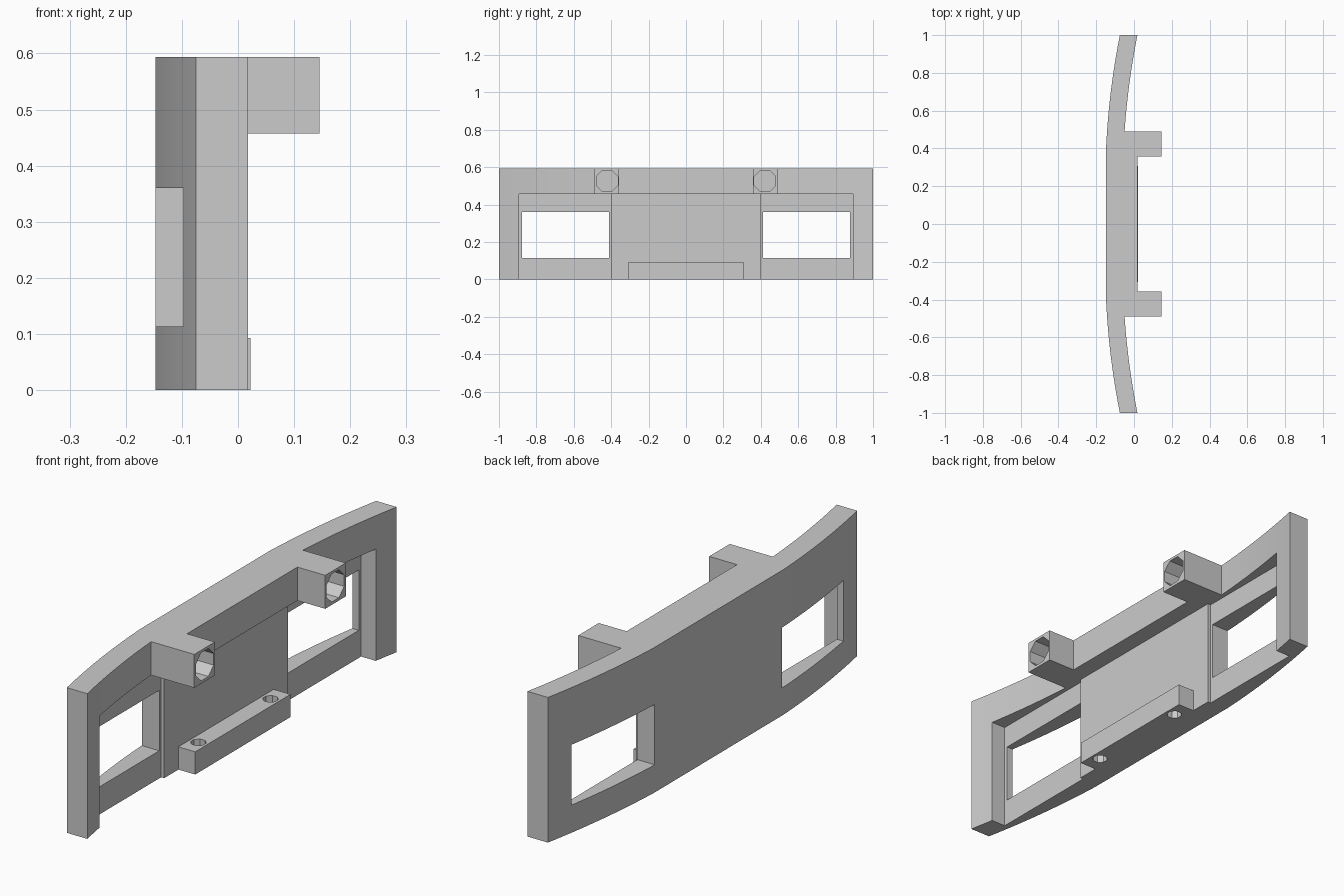
import bpy, bmesh, math
from mathutils import Matrix, Vector

cube = bpy.data.objects.get("Cube")
if cube:
    bpy.data.objects.remove(cube, do_unlink=True)

TOP = 0.594          # overall height
BEAM_BOTTOM = 0.457  # underside of the thick upper beam
WALL = 0.093         # thickness of the swept ends

grey = bpy.data.materials.new("plain grey")
grey.use_nodes = True
grey.diffuse_color = (0.6, 0.6, 0.6, 1)
grey.node_tree.nodes["Principled BSDF"].inputs["Base Color"].default_value = (0.6, 0.6, 0.6, 1)


def add_object(name, bm):
    bmesh.ops.recalc_face_normals(bm, faces=bm.faces)
    mesh = bpy.data.meshes.new(name)
    bm.to_mesh(mesh)
    bm.free()
    mesh.materials.append(grey)
    obj = bpy.data.objects.new(name, mesh)
    bpy.context.collection.objects.link(obj)
    return obj


def box(name, x, y, z):
    bm = bmesh.new()
    bmesh.ops.create_cube(bm, size=1)
    for v in bm.verts:
        v.co = Vector([(r[0] + r[1]) / 2 + c * (r[1] - r[0]) for c, r in zip(v.co, (x, y, z))])
    return add_object(name, bm)


def octagon_rod(name, centre, radius, length, axis):
    bm = bmesh.new()
    bmesh.ops.create_cone(bm, cap_ends=True, segments=8, radius1=radius, radius2=radius, depth=length,
                          matrix=Matrix.Rotation(math.pi / 8, 4, "Z"))
    if axis == "X":
        bm.transform(Matrix.Rotation(math.pi / 2, 4, "Y"))
    bm.transform(Matrix.Translation(centre))
    return add_object(name, bm)


def cut(target, cutter):
    cutter.hide_render = True
    mod = target.modifiers.new("cut", "BOOLEAN")
    mod.operation = "DIFFERENCE"
    mod.solver = "EXACT"
    mod.object = cutter
    bpy.context.view_layer.objects.active = target
    bpy.ops.object.modifier_apply(modifier=mod.name)
    bpy.data.objects.remove(cutter, do_unlink=True)


def sweep(y):
    """Outer face: straight in the middle, curving back towards the ends."""
    t = max(0, y - 0.42)
    return -0.147 + 0.05 * t + 0.128 * t * t


# Bumper plan outline with the two mounting arms, mirrored and extruded upward
outer = [(sweep(y), y) for y in [0.42 + 0.58 * i / 8 for i in range(9)]]
inner = [(sweep(y) + WALL, y) for y in [1 - 0.51 * i / 8 for i in range(9)]]
arm = [(0.145, 0.49), (0.145, 0.357), (0.019, 0.357)]
half = outer + inner + arm
outline = half + [(x, -y) for x, y in reversed(half)]
bm = bmesh.new()
base = bm.faces.new([bm.verts.new((x, y, 0)) for x, y in outline])
raised = bmesh.ops.extrude_face_region(bm, geom=[base])["geom"]
bmesh.ops.translate(bm, vec=(0, 0, TOP), verts=[v for v in raised if isinstance(v, bmesh.types.BMVert)])
bumper = add_object("bumper_body", bm)

# Middle recess under the beam
cut(bumper, box("middle_recess", (-0.054, 0.3), (-0.42, 0.42), (-0.1, BEAM_BOTTOM)))

for side in (-1, 1):
    # Deeper side recess, lamp window and arm socket
    cut(bumper, box("side_recess", (-0.068, 0.3), sorted((side * 0.4, side * 0.893)), (-0.1, BEAM_BOTTOM)))
    cut(bumper, box("lamp_window", (-0.3, 0.3), sorted((side * 0.412, side * 0.878)), (0.113, 0.36)))
    cut(bumper, octagon_rod("arm_socket", (0.145, side * 0.422, 0.526), 0.062, 0.26, "X"))

# Lower mounting bar with two vertical bolt holes
bar = box("mounting_bar", (-0.054, 0.022), (-0.308, 0.308), (0, 0.093))
for side in (-1, 1):
    cut(bar, octagon_rod("bolt_hole", (-0.016, side * 0.233, 0.05), 0.03, 0.3, "Z"))
